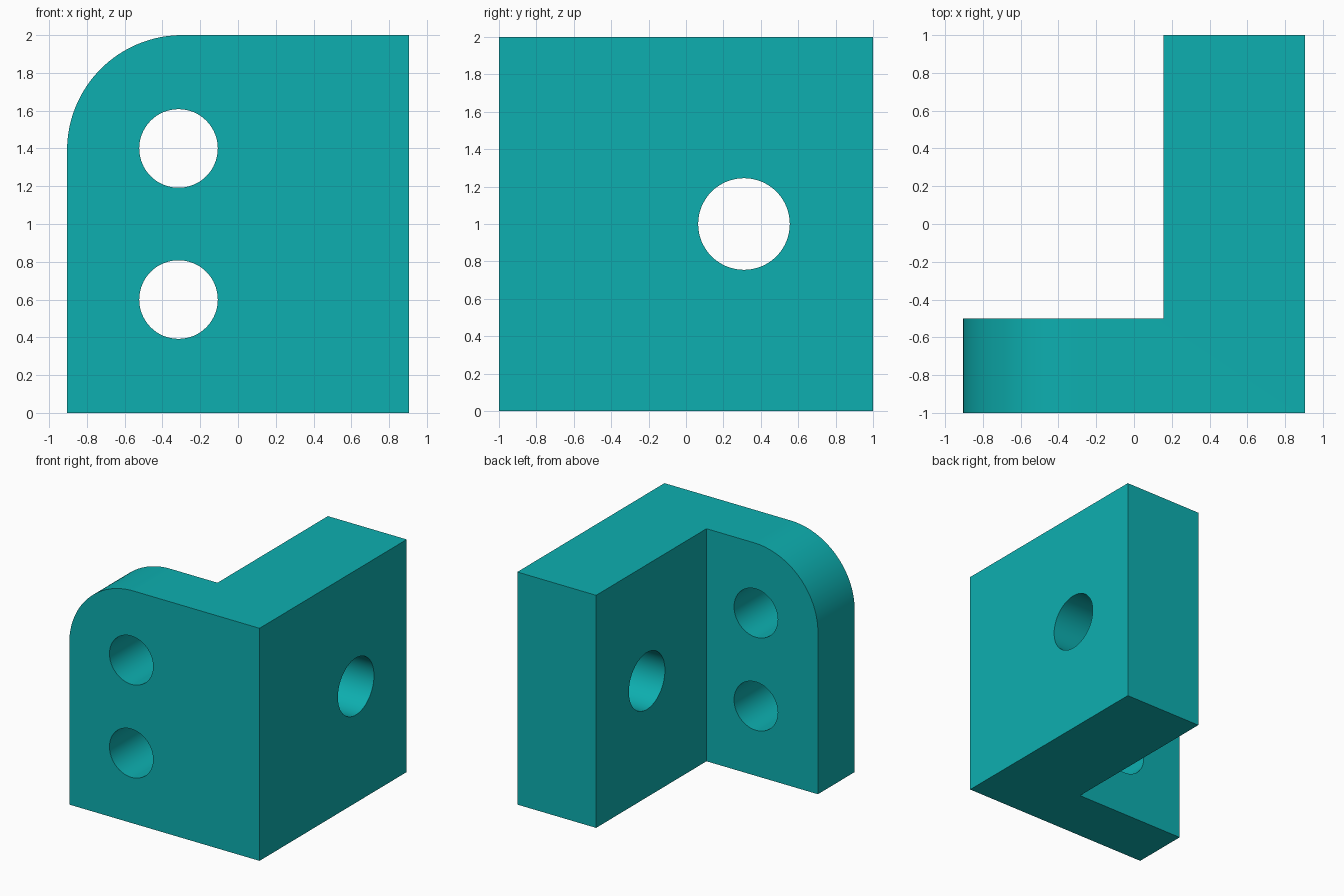
import bpy, bmesh, math
from mathutils import Matrix

if "Cube" in bpy.data.objects:
    bpy.data.objects.remove(bpy.data.objects["Cube"])

teal = bpy.data.materials.new("teal")
teal.diffuse_color = (0.004, 0.43, 0.435, 1)
teal.use_nodes = True
teal.node_tree.nodes["Principled BSDF"].inputs["Base Color"].default_value = teal.diffuse_color

# L-shaped bracket body, extruded upwards
outline = [(-0.905, -1), (0.905, -1), (0.905, 1),
           (0.155, 1), (0.155, -0.5), (-0.905, -0.5)]
bm = bmesh.new()
base = bm.faces.new([bm.verts.new((x, y, 0)) for x, y in outline])
top = bmesh.ops.extrude_face_region(bm, geom=[base])["geom"]
bmesh.ops.translate(bm, vec=(0, 0, 2),
                    verts=[v for v in top if isinstance(v, bmesh.types.BMVert)])
bmesh.ops.recalc_face_normals(bm, faces=bm.faces)

# Rounded upper corner of the front plate
corner = [e for e in bm.edges
          if all(v.co.x < -0.9 and v.co.z > 1.9 for v in e.verts)]
bmesh.ops.bevel(bm, geom=corner, offset=0.61, segments=32,
                profile=0.5, affect='EDGES')
mesh = bpy.data.meshes.new("bracket")
bm.to_mesh(mesh)
bm.free()
mesh.materials.append(teal)
bracket = bpy.data.objects.new("bracket", mesh)
bpy.context.collection.objects.link(bracket)
bpy.context.view_layer.objects.active = bracket


def drill(name, centre, radius, depth, axis):
    """Cut a round hole through the bracket along the given axis."""
    cut = bmesh.new()
    bmesh.ops.create_cone(cut, cap_ends=True, segments=64, radius1=radius,
                          radius2=radius, depth=depth,
                          matrix=Matrix.Translation(centre)
                          @ Matrix.Rotation(math.pi / 2, 4, axis))
    data = bpy.data.meshes.new(name)
    cut.to_mesh(data)
    cut.free()
    data.materials.append(teal)
    cutter = bpy.data.objects.new(name, data)
    cutter.hide_render = True
    bpy.context.collection.objects.link(cutter)
    mod = bracket.modifiers.new(name, 'BOOLEAN')
    mod.operation = 'DIFFERENCE'
    mod.solver = 'EXACT'
    mod.object = cutter
    bpy.context.view_layer.update()
    bpy.ops.object.modifier_apply(modifier=name)
    bpy.data.objects.remove(cutter)


# Two bolt holes in the front plate, one larger hole in the side plate
for z in (0.6, 1.4):
    drill("bolt_hole", (-0.315, -0.75, z), 0.208, 0.8, 'X')
drill("side_hole", (0.53, 0.31, 1), 0.245, 1.0, 'Y')

bpy.ops.object.select_all(action='DESELECT')
bracket.select_set(True)
bpy.ops.object.shade_smooth_by_angle(angle=math.radians(30))
